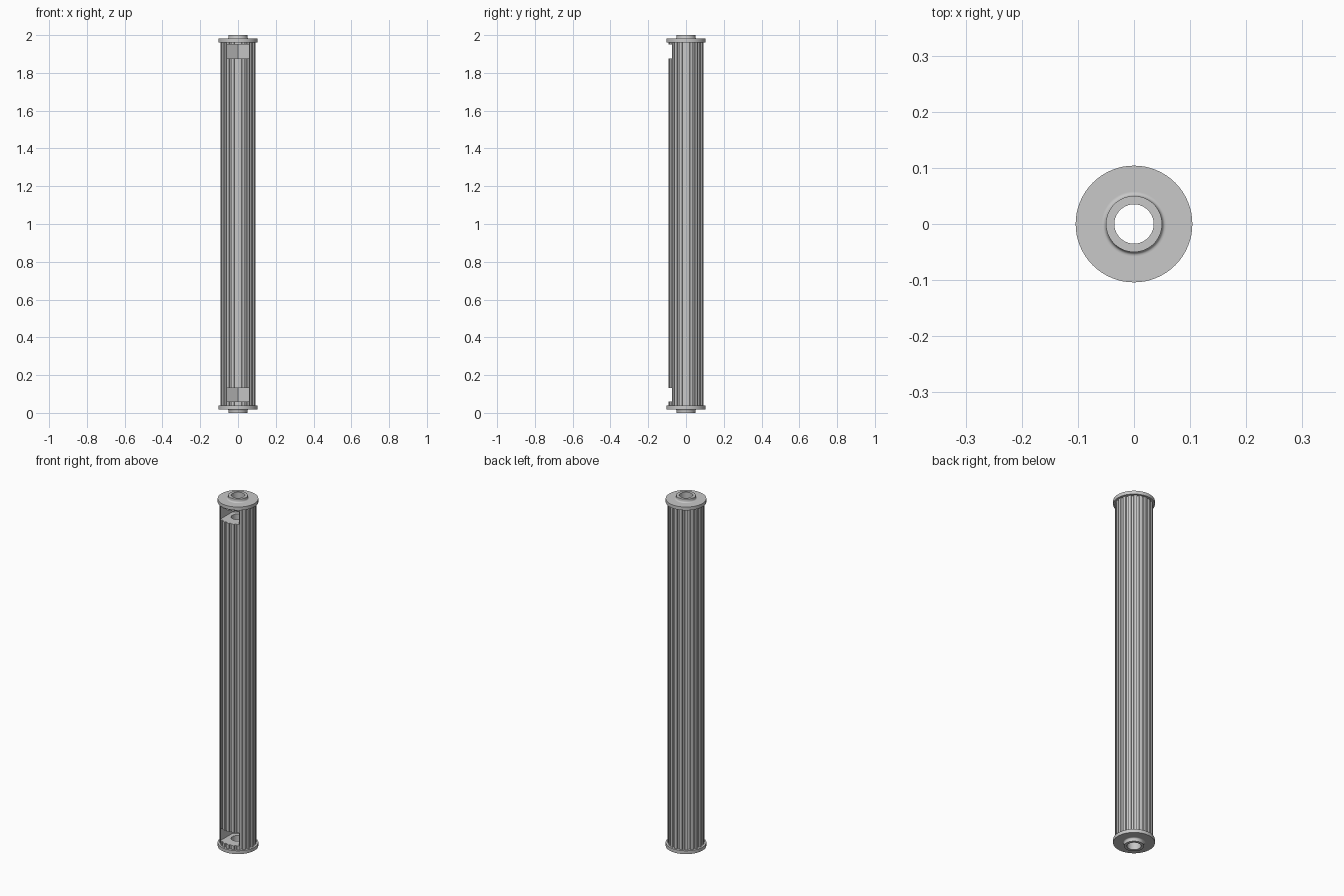
import bpy, bmesh, math

cube = bpy.data.objects.get("Cube")
if cube:
    bpy.data.objects.remove(cube, do_unlink=True)

BORE = 0.035
TEETH = 20
CAP = 0.038

grey = bpy.data.materials.new("light_grey")
grey.use_nodes = True
colour = (0.58, 0.58, 0.58, 1)
grey.diffuse_color = colour
grey.node_tree.nodes["Principled BSDF"].inputs["Base Color"].default_value = colour


def make(name, bm):
    """Turn a bmesh into a grey object."""
    bmesh.ops.recalc_face_normals(bm, faces=bm.faces)
    mesh = bpy.data.meshes.new(name)
    bm.to_mesh(mesh)
    bm.free()
    mesh.materials.append(grey)
    obj = bpy.data.objects.new(name, mesh)
    bpy.context.collection.objects.link(obj)
    return obj


def select(obj):
    bpy.ops.object.select_all(action='DESELECT')
    obj.select_set(True)
    bpy.context.view_layer.objects.active = obj


def bridge(bm, loops):
    """Join a closed chain of vertex rings with quads."""
    n = len(loops[0])
    for a, b in zip(loops, loops[1:] + loops[:1]):
        for i in range(n):
            j = (i + 1) % n
            bm.faces.new((a[i], a[j], b[j], b[i]))


def ring(bm, points, z):
    return [bm.verts.new((r * math.sin(a), -r * math.cos(a), z)) for a, r in points]


def prism(name, points, z0, z1):
    """Vertical prism over a plan outline."""
    bm = bmesh.new()
    face = bm.faces.new([bm.verts.new((x, y, z0)) for x, y in points])
    top = bmesh.ops.extrude_face_region(bm, geom=[face])["geom"]
    bmesh.ops.translate(bm, vec=(0, 0, z1 - z0),
                        verts=[v for v in top if isinstance(v, bmesh.types.BMVert)])
    return make(name, bm)


# Fluted hollow barrel with shallow grooves
outer = []
for i in range(TEETH):
    for offset, radius in ((-0.26, 0.0935), (0, 0.0935), (0.26, 0.0935),
                           (0.34, 0.0865), (0.66, 0.0865)):
        outer.append(((i + offset) * math.tau / TEETH, radius))
inner = [(a, BORE) for a, r in outer]
bm = bmesh.new()
bridge(bm, [ring(bm, outer, CAP), ring(bm, outer, 2 - CAP),
            ring(bm, inner, 2 - CAP), ring(bm, inner, CAP)])
barrel = make("fluted_barrel", bm)

# Hexagonal nut pockets, open to the front at both ends
flat = 0.058
corner = flat / math.cos(math.radians(30))
pocket = [(0, corner), (-flat, corner / 2), (-flat, -0.12),
          (flat, -0.12), (flat, corner / 2)]
for z0, z1 in ((0.06, 0.133), (1.877, 1.95)):
    cutter = prism("pocket_cutter", pocket, z0, z1)
    cutter.hide_render = True
    mod = barrel.modifiers.new("pocket", 'BOOLEAN')
    mod.operation = 'DIFFERENCE'
    mod.solver = 'EXACT'
    mod.object = cutter
    select(barrel)
    bpy.ops.object.modifier_apply(modifier=mod.name)
    bpy.data.objects.remove(cutter, do_unlink=True)

# Flanged end caps with a raised hub, mirrored top and bottom
profile = [(BORE, 0), (0.05, 0), (0.05, 0.012), (0.052, 0.017),
           (0.055, 0.019), (0.058, 0.019), (0.104, 0.019), (0.104, CAP), (BORE, CAP)]
angles = [i * math.tau / 64 for i in range(64)]
for name, top in (("bottom_cap", False), ("top_cap", True)):
    bm = bmesh.new()
    bridge(bm, [ring(bm, [(a, r) for a in angles], 2 - z if top else z)
                for r, z in profile])
    cap = make(name, bm)
    select(cap)
    bpy.ops.object.shade_smooth_by_angle(angle=math.radians(50))
